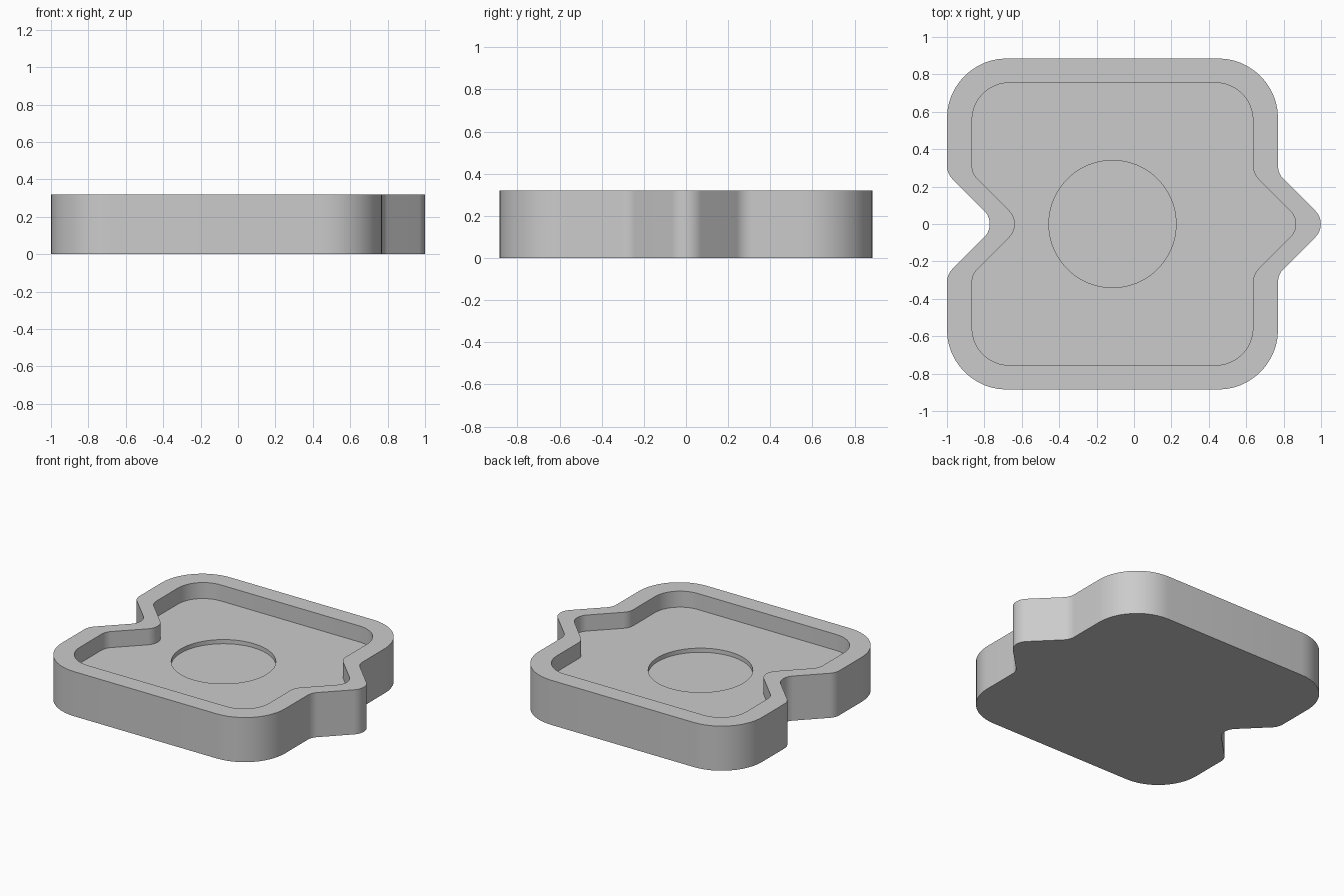
import bpy
import bmesh
import math
from mathutils import Vector

cube = bpy.data.objects.get("Cube")
if cube:
    bpy.data.objects.remove(cube, do_unlink=True)

HEIGHT, FLOOR, DISC_FLOOR = 0.32, 0.205, 0.175
CENTRE_X = -0.115
POINT = 0.27          # size of the interlocking point and notch
SMALL_R = 0.1
STEPS = 12


def fillet(prev, corner, nxt, radius):
    """Points of an arc that rounds one corner."""
    a, b = (prev - corner).normalized(), (nxt - corner).normalized()
    half = a.angle(b) / 2
    centre = corner + (a + b).normalized() * (radius / math.sin(half))
    start = corner + a * (radius / math.tan(half)) - centre
    sweep = math.pi - 2 * half
    if a.x * b.y - a.y * b.x > 0:
        sweep = -sweep
    points = []
    for i in range(STEPS + 1):
        t = sweep * i / STEPS
        c, s = math.cos(t), math.sin(t)
        points.append(centre + Vector((start.x * c - start.y * s,
                                       start.x * s + start.y * c)))
    return points


def tile_outline(half_x, half_y, corner_r):
    """Rounded square with a point on the +x side and a notch on the -x side."""
    right, left = CENTRE_X + half_x, CENTRE_X - half_x
    corners = [
        (right, -half_y, corner_r),
        (right, -POINT, SMALL_R), (right + POINT, 0, SMALL_R), (right, POINT, SMALL_R),
        (right, half_y, corner_r), (left, half_y, corner_r),
        (left, POINT, SMALL_R), (left + POINT, 0, SMALL_R), (left, -POINT, SMALL_R),
        (left, -half_y, corner_r),
    ]
    spots = [Vector(c[:2]) for c in corners]
    outline = []
    for i, (x, y, r) in enumerate(corners):
        outline += fillet(spots[i - 1], spots[i], spots[(i + 1) % len(spots)], r)
    return outline


def add_ring(bm, outline, z):
    return [bm.verts.new((p.x, p.y, z)) for p in outline]


def bridge(bm, low, high):
    n = len(low)
    for i in range(n):
        j = (i + 1) % n
        bm.faces.new((low[i], low[j], high[j], high[i]))


def ring_edges(bm, ring):
    return [bm.edges.get((ring[i - 1], ring[i])) for i in range(len(ring))]


outer = tile_outline(0.885, 0.885, 0.32)
inner = tile_outline(0.751, 0.755, 0.2)
disc = [Vector((CENTRE_X + 0.34 * math.cos(a), 0.34 * math.sin(a)))
        for a in (math.tau * i / 96 for i in range(96))]

bm = bmesh.new()
# Outer wall, rim and pocket wall
base = add_ring(bm, outer, 0)
top = add_ring(bm, outer, HEIGHT)
lip = add_ring(bm, inner, HEIGHT)
pocket = add_ring(bm, inner, FLOOR)
bridge(bm, base, top)
bridge(bm, top, lip)
bridge(bm, lip, pocket)
bm.faces.new(list(reversed(base)))
# Round recess in the pocket floor
disc_low = add_ring(bm, disc, DISC_FLOOR)
disc_top = add_ring(bm, disc, FLOOR)
bm.faces.new(disc_low)
bridge(bm, disc_top, disc_low)
# Pocket floor around the recess
bmesh.ops.triangle_fill(bm, use_beauty=True, normal=(0, 0, 1),
                        edges=ring_edges(bm, pocket) + ring_edges(bm, disc_top))
bmesh.ops.recalc_face_normals(bm, faces=bm.faces)

mesh = bpy.data.meshes.new("tile_tray")
bm.to_mesh(mesh)
bm.free()
tray = bpy.data.objects.new("tile_tray", mesh)
bpy.context.collection.objects.link(tray)

# Plain grey
grey = bpy.data.materials.new("light grey")
grey.use_nodes = True
colour = (0.6, 0.6, 0.6, 1)
grey.diffuse_color = colour
grey.node_tree.nodes["Principled BSDF"].inputs["Base Color"].default_value = colour
mesh.materials.append(grey)

bpy.ops.object.select_all(action="DESELECT")
tray.select_set(True)
bpy.context.view_layer.objects.active = tray
bpy.ops.object.shade_smooth_by_angle(angle=math.radians(30))
